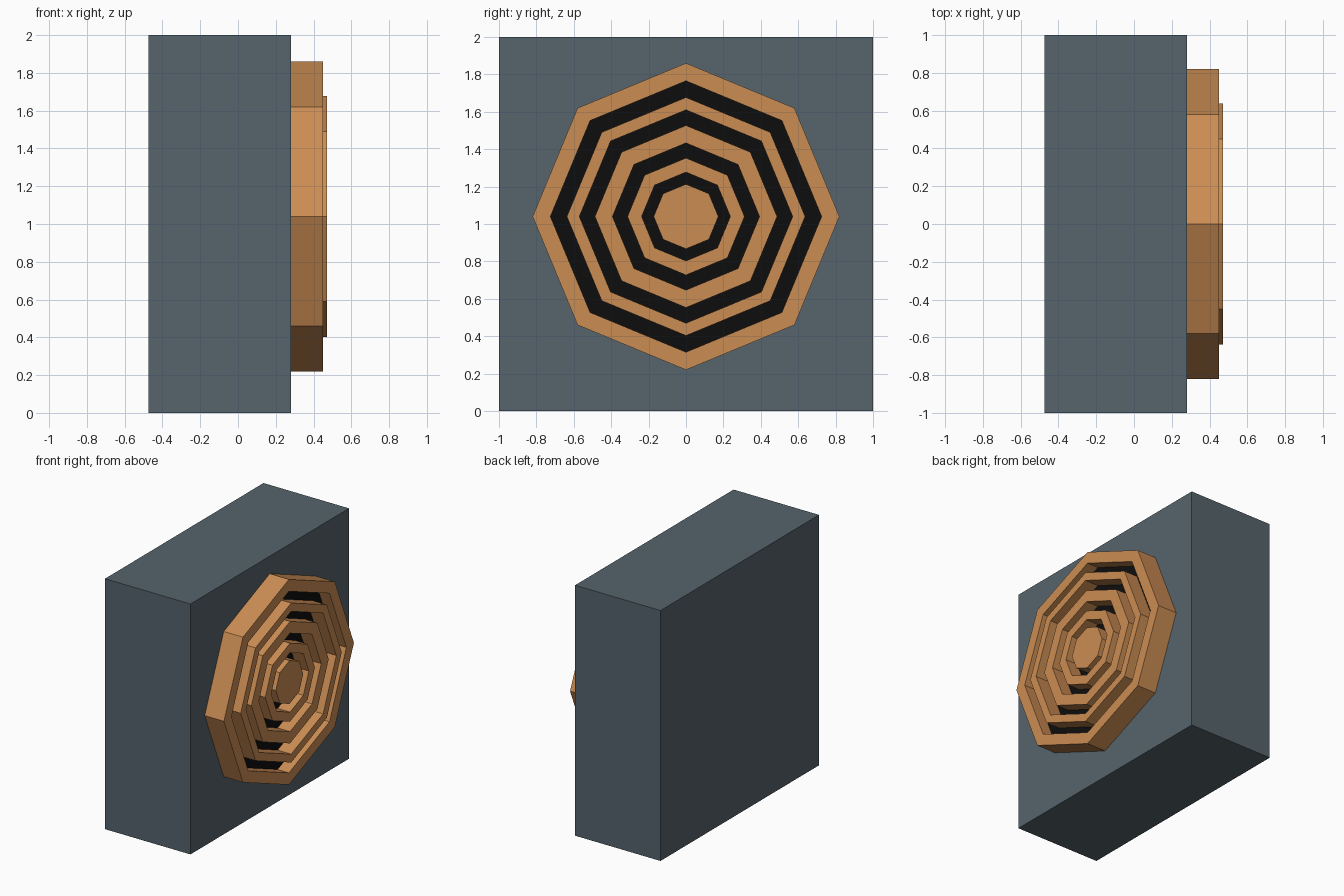
import bpy, bmesh, math

if "Cube" in bpy.data.objects:
    bpy.data.objects.remove(bpy.data.objects["Cube"])

CZ = 1.04  # height of the grille centre


def material(name, rgb):
    m = bpy.data.materials.new(name)
    m.diffuse_color = (*rgb, 1)
    m.use_nodes = True
    m.node_tree.nodes["Principled BSDF"].inputs["Base Color"].default_value = m.diffuse_color
    return m


slate = material("slate grey", (0.092, 0.127, 0.15))
copper = material("copper orange", (0.60, 0.265, 0.087))
black = material("black", (0.004, 0.004, 0.004))


def finish(name, bm, mat):
    bmesh.ops.recalc_face_normals(bm, faces=bm.faces)
    me = bpy.data.meshes.new(name)
    bm.to_mesh(me)
    bm.free()
    me.materials.append(mat)
    ob = bpy.data.objects.new(name, me)
    bpy.context.collection.objects.link(ob)


def octagon(bm, r, x):
    return [bm.verts.new((x, r * math.sin(i * math.pi / 4), CZ + r * math.cos(i * math.pi / 4)))
            for i in range(8)]


def plate(name, r, x0, x1, mat):
    bm = bmesh.new()
    a, b = octagon(bm, r, x0), octagon(bm, r, x1)
    bm.faces.new(a)
    bm.faces.new(b)
    for i in range(8):
        j = (i + 1) % 8
        bm.faces.new((a[i], a[j], b[j], b[i]))
    finish(name, bm, mat)


def ring(name, r_out, r_in, x0, x1, mat):
    bm = bmesh.new()
    loops = [octagon(bm, r, x) for r, x in ((r_out, x0), (r_out, x1), (r_in, x1), (r_in, x0))]
    for k in range(4):
        a, b = loops[k], loops[(k + 1) % 4]
        for i in range(8):
            j = (i + 1) % 8
            bm.faces.new((a[i], a[j], b[j], b[i]))
    finish(name, bm, mat)


# Cabinet block
bm = bmesh.new()
bmesh.ops.create_cube(bm, size=1)
for v in bm.verts:
    v.co = (-0.0975 + v.co.x * 0.755, v.co.y * 2, 1 + v.co.z * 2)
finish("cabinet", bm, slate)

# Dark backing seen through the slots
plate("grille_backing", 0.76, 0.279, 0.35, black)

# Concentric grille rings and centre cap
for n, (ro, ri, x) in enumerate(((0.82, 0.725, 0.45), (0.637, 0.57, 0.47),
                                 (0.487, 0.393, 0.46), (0.313, 0.237, 0.46))):
    ring(f"grille_ring_{n + 1}", ro, ri, 0.279, x, copper)
plate("grille_centre", 0.173, 0.279, 0.455, copper)
